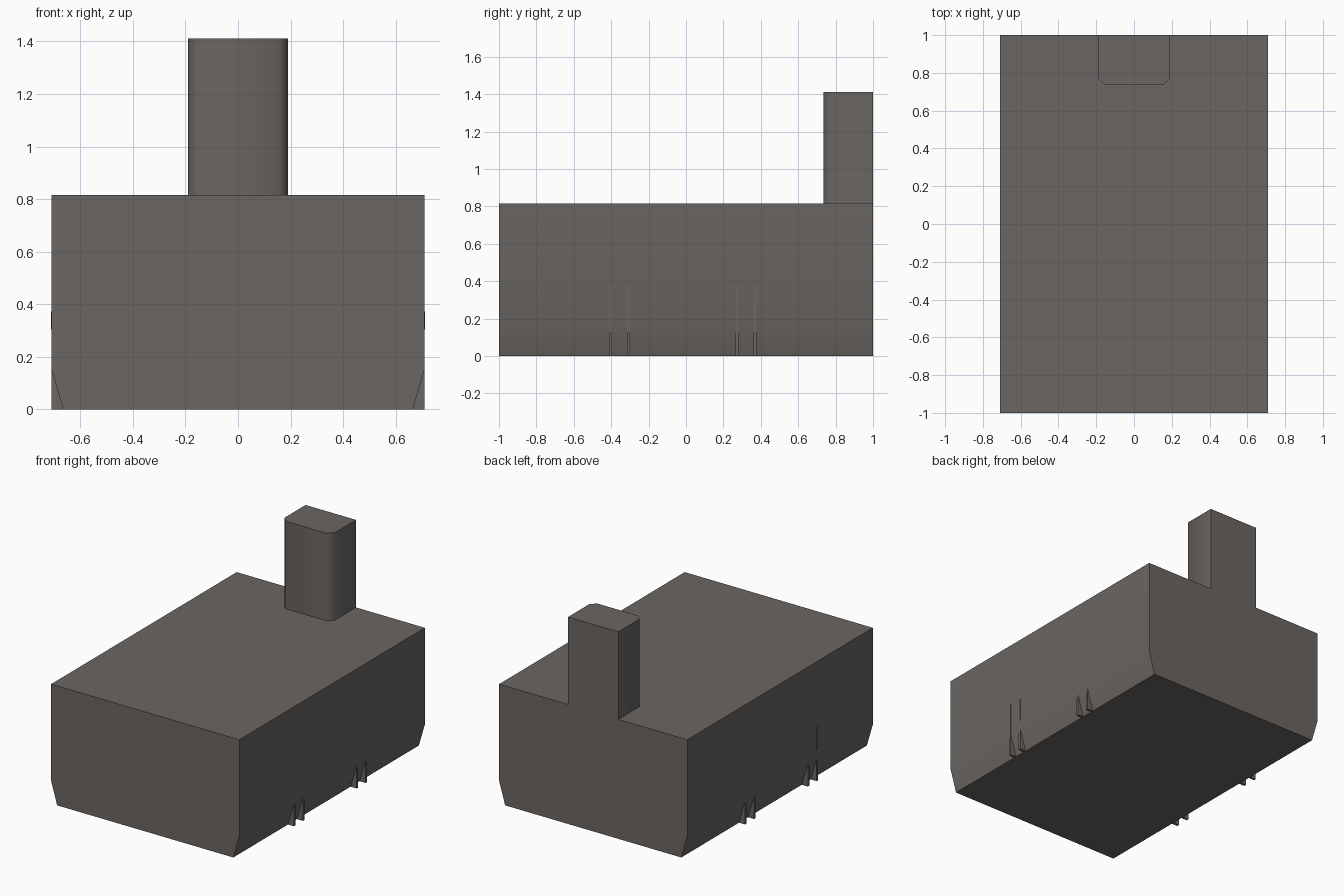
import bpy, math

if "Cube" in bpy.data.objects:
    bpy.data.objects.remove(bpy.data.objects["Cube"])

grey = bpy.data.materials.new("warm dark grey")
grey.diffuse_color = (0.145, 0.133, 0.122, 1)
grey.use_nodes = True
grey.node_tree.nodes["Principled BSDF"].inputs["Base Color"].default_value = grey.diffuse_color


def prism(name, outline, place, low, high, smooth=0):
    """Extrude a 2D outline between low and high; place maps (a, b, t) to xyz."""
    n = len(outline)
    verts = [place(a, b, t) for t in (low, high) for a, b in outline]
    faces = [tuple(range(n))[::-1], tuple(range(n, 2 * n))]
    faces += [(i, (i + 1) % n, n + (i + 1) % n, n + i) for i in range(n)]
    mesh = bpy.data.meshes.new(name)
    mesh.from_pydata(verts, [], faces)
    mesh.materials.append(grey)
    obj = bpy.data.objects.new(name, mesh)
    bpy.context.collection.objects.link(obj)
    # consistent outward normals
    bpy.ops.object.select_all(action='DESELECT')
    obj.select_set(True)
    bpy.context.view_layer.objects.active = obj
    bpy.ops.object.mode_set(mode='EDIT')
    bpy.ops.mesh.select_all(action='SELECT')
    bpy.ops.mesh.normals_make_consistent(inside=False)
    bpy.ops.object.mode_set(mode='OBJECT')
    if smooth:
        bpy.ops.object.shade_smooth_by_angle(angle=math.radians(smooth))
    return obj


def along_y(a, b, t):
    return (a, t, b)


def along_z(a, b, t):
    return (a, b, t)


# Main block with tapered lower sides
prism("body", [(-0.665, 0), (0.665, 0), (0.71, 0.155), (0.71, 0.815),
               (-0.71, 0.815), (-0.71, 0.155)], along_y, -1, 1, 30)

# Upright post at the back, front corners chamfered
prism("post", [(-0.19, 1), (-0.19, 0.77), (-0.155, 0.735), (0.155, 0.735),
               (0.19, 0.77), (0.19, 1)], along_z, 0.815, 1.412, 50)

# Thin paired fins filling the taper on both sides
for side in (-1, 1):
    for y in (-0.403, -0.307, 0.273, 0.37):
        fin = [(side * x, z) for x, z in
               [(0.66, 0), (0.71, 0), (0.7105, 0.372), (0.70, 0.372)]]
        prism("side_fin", fin, along_y, y - 0.008, y + 0.008)
